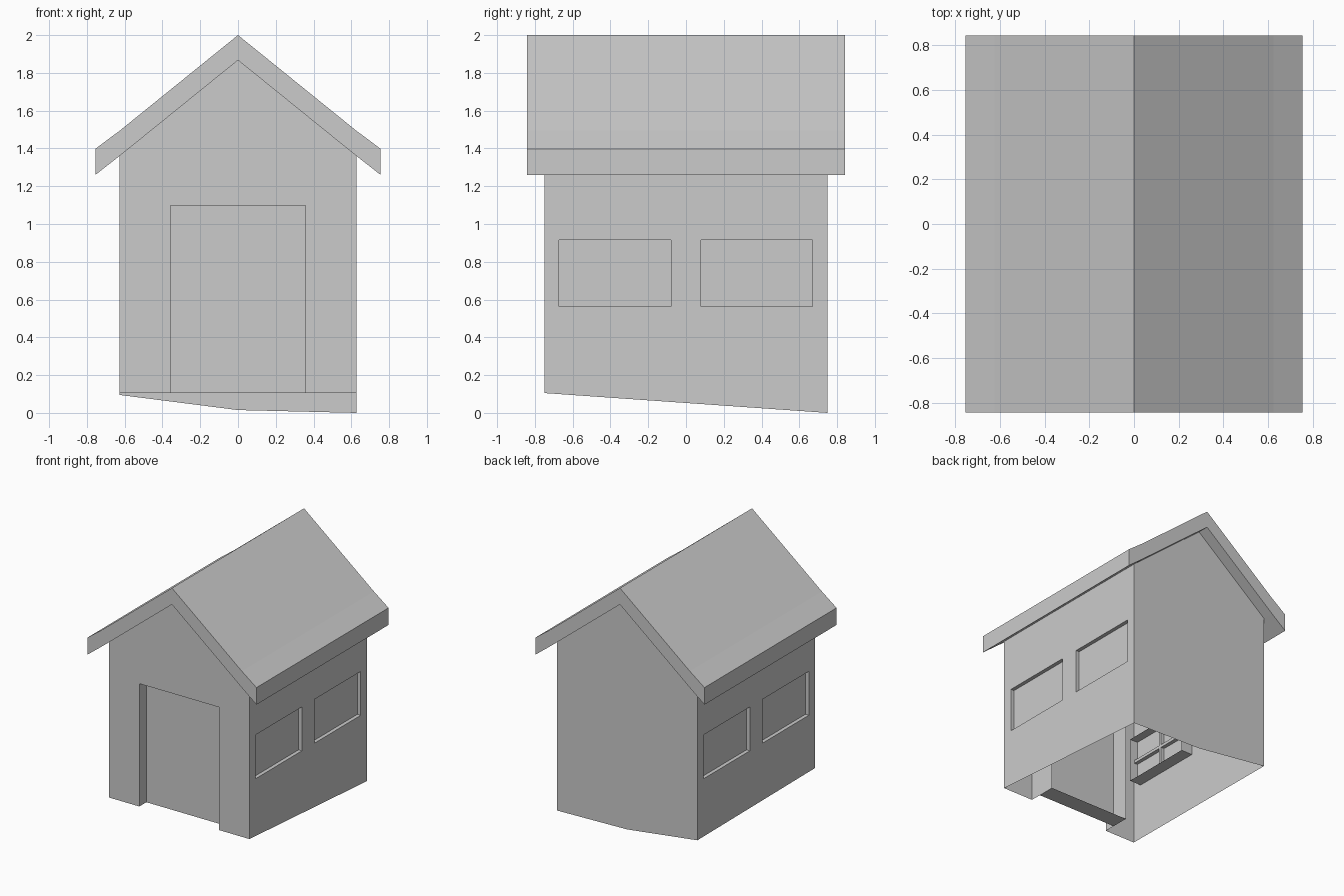
import bpy, bmesh

if "Cube" in bpy.data.objects:
    bpy.data.objects.remove(bpy.data.objects["Cube"])

grey = bpy.data.materials.new("plain_grey")
grey.diffuse_color = (0.6, 0.6, 0.6, 1)
grey.use_nodes = True
grey.node_tree.nodes["Principled BSDF"].inputs["Base Color"].default_value = grey.diffuse_color

WX, WY = 0.627, 0.75          # wall half sizes
EAVE, RIDGE = 1.36, 1.867     # wall top at the sides and at the gable
FLOOR = 0.105                 # front bottom edge
DX, DZ = 0.357, 1.097         # door half width and top
WIN = [(-0.672, -0.08), (0.08, 0.67)]
WZ = (0.562, 0.916)


def make(name, faces):
    """Mesh object from a list of corner loops."""
    bm = bmesh.new()
    for loop in faces:
        bm.faces.new([bm.verts.new(p) for p in loop])
    bmesh.ops.remove_doubles(bm, verts=bm.verts, dist=0.0005)
    me = bpy.data.meshes.new(name)
    bm.to_mesh(me)
    bm.free()
    me.materials.append(grey)
    ob = bpy.data.objects.new(name, me)
    bpy.context.collection.objects.link(ob)
    return ob


def box(name, lo, hi):
    x, y, z = zip(lo, hi)
    p = lambda i, j, k: (x[i], y[j], z[k])
    ring = [(0, 0), (1, 0), (1, 1), (0, 1)]
    faces = [[p(i, j, 0) for i, j in reversed(ring)], [p(i, j, 1) for i, j in ring]]
    for a, b in zip(ring, ring[1:] + ring[:1]):
        faces.append([p(*a, 0), p(*b, 0), p(*b, 1), p(*a, 1)])
    return make(name, faces)


# gabled front wall with the door opening cut from its outline
front = [(-WX, FLOOR), (-DX, FLOOR), (-DX, DZ), (DX, DZ), (DX, FLOOR), (WX, FLOOR),
         (WX, EAVE), (0, RIDGE), (-WX, EAVE)]
make("front_wall", [[(x, -WY, z) for x, z in front]])

# back wall with its uneven lower edge
back = [(-WX, EAVE), (0, RIDGE), (WX, EAVE), (WX, 0), (0, 0.015), (-WX, 0.095)]
make("back_wall", [[(x, WY, z) for x, z in back]])

# side walls: grid of panels leaving two window openings
ys = [-WY, *WIN[0], *WIN[1], WY]
for side, name, back_z in ((1, "right", 0.0), (-1, "left", 0.095)):
    def base(y):
        return FLOOR + (back_z - FLOOR) * (y + WY) / (2 * WY)
    panels = []
    for c in range(5):
        y0, y1 = ys[c], ys[c + 1]
        z0, z1 = [base(y0), *WZ, EAVE], [base(y1), *WZ, EAVE]
        for r in range(3):
            if c in (1, 3) and r == 1:
                continue
            loop = [(side * WX, y0, z0[r]), (side * WX, y1, z1[r]),
                    (side * WX, y1, z1[r + 1]), (side * WX, y0, z0[r + 1])]
            panels.append(loop if side > 0 else loop[::-1])
    make(name + "_wall", panels)

    # windows: deep casing, set-back pane and inner glazing bars
    outer, inner, pane = side * WX, side * (WX - 0.1), side * (WX - 0.03)
    for n, (y0, y1) in enumerate(WIN):
        ring = [(y0, WZ[0]), (y1, WZ[0]), (y1, WZ[1]), (y0, WZ[1])]
        casing = []
        for a, b in zip(ring, ring[1:] + ring[:1]):
            loop = [(outer, *a), (inner, *a), (inner, *b), (outer, *b)]
            casing.append(loop if side > 0 else loop[::-1])
        make(f"{name}_window_casing_{n + 1}", casing)
        glass = [(pane, y, z) for y, z in ring]
        make(f"{name}_window_pane_{n + 1}", [glass if side > 0 else glass[::-1]])
        xa, xb = sorted((pane, side * (WX - 0.06)))
        ym, zm, h = (y0 + y1) / 2, sum(WZ) / 2, 0.012
        box(f"{name}_window_upright_{n + 1}", (xa, ym - h, WZ[0]), (xb, ym + h, WZ[1]))
        box(f"{name}_window_crossbar_{n + 1}", (xa, y0, zm - h), (xb, y1, zm + h))

# door: casing to the inside, set-back panel and a sill behind it
yo, yp, yi = -WY, -WY + 0.09, -WY + 0.23
make("door_casing", [
    [(-DX, yo, FLOOR), (-DX, yi, FLOOR), (-DX, yi, DZ), (-DX, yo, DZ)],
    [(DX, yo, DZ), (DX, yi, DZ), (DX, yi, FLOOR), (DX, yo, FLOOR)],
    [(-DX, yo, DZ), (-DX, yi, DZ), (DX, yi, DZ), (DX, yo, DZ)]])
make("door_panel", [[(-DX, yp, FLOOR), (DX, yp, FLOOR), (DX, yp, DZ), (-DX, yp, DZ)]])
make("door_sill", [[(-DX, yp, FLOOR), (-DX, yi, FLOOR), (DX, yi, FLOOR), (DX, yp, FLOOR)]])

# roof: slightly flared gable profile extruded front to back
half = [(0.755, 1.26), (0.755, 1.398), (0.625, 1.495)]
under = (0.627, 1.36)
prof = half + [(0, 2.0)] + [(-x, z) for x, z in reversed(half)]
prof += [(-under[0], under[1]), (0, 1.867), under]
RY = 0.843
roof = [[(x, RY, z) for x, z in prof], [(x, -RY, z) for x, z in reversed(prof)]]
for a, b in zip(prof, prof[1:] + prof[:1]):
    roof.append([(a[0], -RY, a[1]), (b[0], -RY, b[1]), (b[0], RY, b[1]), (a[0], RY, a[1])])
ob = make("roof", roof)
bm = bmesh.new()
bm.from_mesh(ob.data)
bmesh.ops.recalc_face_normals(bm, faces=bm.faces)
bm.to_mesh(ob.data)
bm.free()
